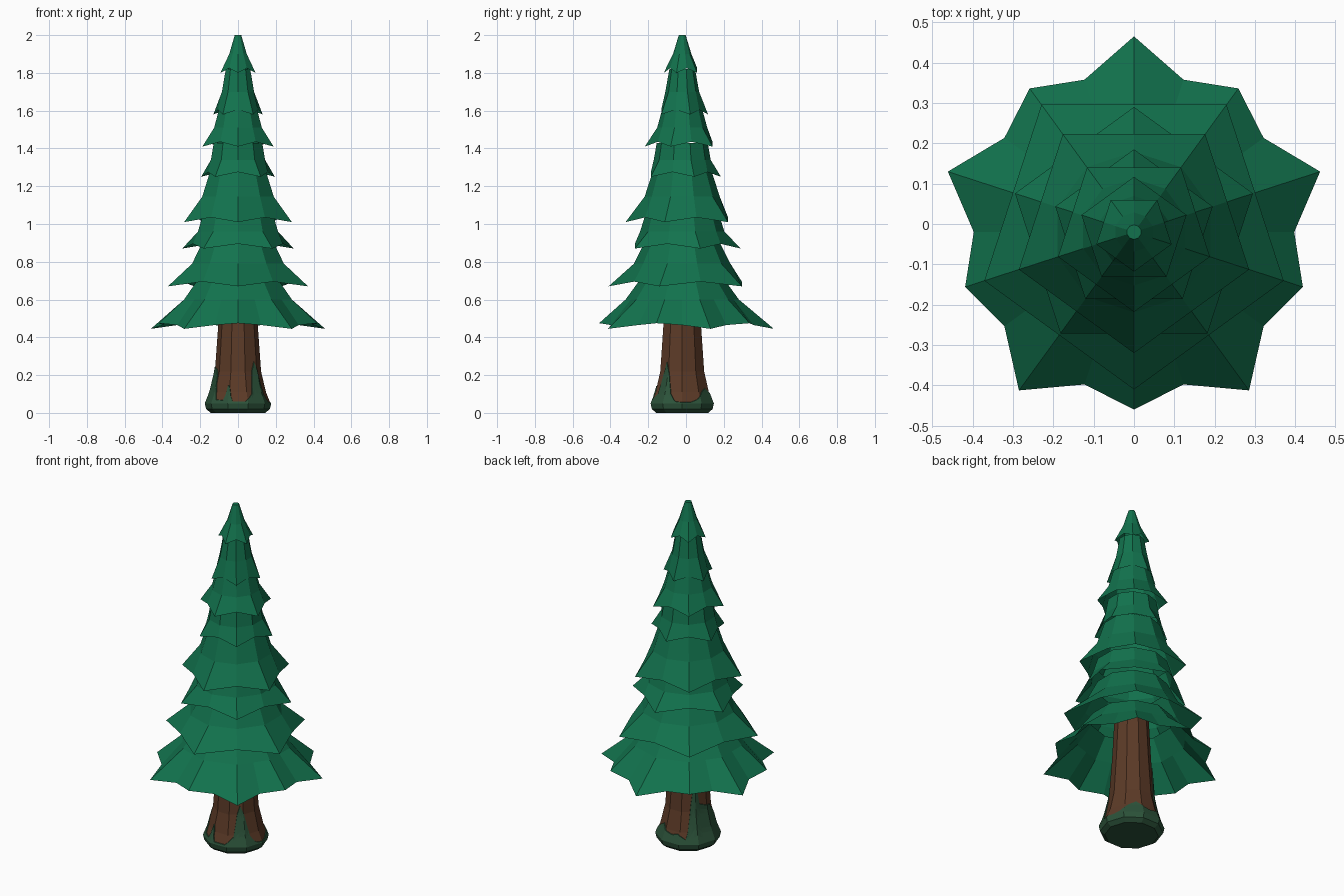
import bpy
from math import sin, cos, radians

if "Cube" in bpy.data.objects:
    bpy.data.objects.remove(bpy.data.objects["Cube"])

CY = -0.02  # the tree axis sits slightly forward


def material(name, rgb):
    m = bpy.data.materials.new(name)
    m.diffuse_color = (*rgb, 1)
    m.use_nodes = True
    m.node_tree.nodes["Principled BSDF"].inputs["Base Color"].default_value = m.diffuse_color
    return m


def polar(r, deg, z):
    return (r * cos(radians(deg)), CY + r * sin(radians(deg)), z)


def loft(name, rings, mat, cap_bottom=False, cap_top=False):
    """Skin a stack of equal-length rings, listed bottom to top."""
    n = len(rings[0])
    verts = [v for ring in rings for v in ring]
    faces = []
    for k in range(len(rings) - 1):
        for i in range(n):
            j = (i + 1) % n
            faces.append((k * n + i, k * n + j, (k + 1) * n + j, (k + 1) * n + i))
    if cap_bottom:
        faces.append(tuple(reversed(range(n))))
    if cap_top:
        faces.append(tuple(range(len(verts) - n, len(verts))))
    me = bpy.data.meshes.new(name)
    me.from_pydata(verts, [], faces)
    me.materials.append(mat)
    ob = bpy.data.objects.new(name, me)
    bpy.context.collection.objects.link(ob)
    return ob


def lerp_table(table, x):
    for (x0, y0), (x1, y1) in zip(table, table[1:]):
        if x <= x1:
            return y0 + (y1 - y0) * (x - x0) / (x1 - x0)
    return table[-1][1]


green = material("needles", (0.006, 0.17, 0.075))
brown = material("bark", (0.105, 0.042, 0.02))
moss_green = material("moss", (0.025, 0.085, 0.042))

# Lowest tier: ten alternating long and short tips with valleys between
rim, mid, top = [], [], []
for i in range(20):
    a = 18 * i
    if i % 2 == 0:
        rim.append(polar(0.397, a, 0.465))
    elif (a - 18) % 72 == 0:
        rim.append(polar(0.485, a, 0.445))
    else:
        rim.append(polar(0.44, a, 0.475))
    flat = cos(radians(18)) if i % 2 == 0 else 1
    mid.append(polar(0.30 * flat, a, 0.60))
    top.append(polar(0.22 * flat, a, 0.71))
loft("branch_tier_1", [rim, mid, top], green)

# Upper tiers: five drooping tips, rounding to a regular decagon above
# (rim z, tip radius, first tip angle, top z, top radius)
tiers = [
    (0.67, 0.39, 54, 0.91, 0.195),
    (0.87, 0.31, 18, 1.05, 0.195),
    (1.01, 0.30, 54, 1.28, 0.155),
    (1.25, 0.205, 18, 1.43, 0.135),
    (1.41, 0.198, 54, 1.61, 0.105),
    (1.58, 0.137, 18, 1.82, 0.068),
    (1.80, 0.098, 54, 2.00, 0.018),
]
for k, (z0, tip, start, z1, r1) in enumerate(tiers):
    inner = tip * cos(radians(36))
    rim, mid, top = [], [], []
    for i in range(10):
        a = start + 36 * i
        is_tip = i % 2 == 0
        rim.append(polar(tip if is_tip else inner, a, z0 if is_tip else z0 + 0.025))
        mid.append(polar((inner + r1) / 2, a, (z0 + z1) / 2))
        top.append(polar(r1, a, z1))
    loft(f"branch_tier_{k + 2}", [rim, mid, top], green, cap_top=(k == len(tiers) - 1))

# Trunk: ten-sided with a flared foot
profile = [(0.0, 0.14), (0.02, 0.165), (0.05, 0.172), (0.11, 0.148),
           (0.22, 0.122), (0.46, 0.105), (0.75, 0.09)]
loft("trunk", [[polar(r, 36 * i, max(z, 0.004)) for i in range(10)] for z, r in profile],
     brown, True, True)

# Moss: a thin skin over the foot whose top edge rises in tongues (angle, height)
heights = [(0, .055), (15, .055), (30, .07), (45, .11), (60, .13), (75, .10), (90, .09),
           (105, .10), (122, .07), (133, .28), (144, .42), (156, .26), (180, .24),
           (200, .23), (214, .19), (222, .07), (242, .065), (250, .17), (258, .06),
           (284, .06), (300, .10), (308, .22), (316, .27), (326, .22), (336, .10),
           (346, .06), (360, .055)]
STEPS, ROWS = 90, 8


def moss_point(a, z, lift):
    facet = cos(radians(18)) / cos(radians(a % 36 - 18))
    return polar((lerp_table(profile, z) + lift) * facet, a, z)


angles = [360 / STEPS * i for i in range(STEPS)]
rings = [[moss_point(a, z, 0.004) for a in angles] for z in (0.0, 0.02)]
for row in range(ROWS + 1):
    rings.append([moss_point(a, 0.05 + (lerp_table(heights, a) - 0.05) * row / ROWS, 0.004)
                  for a in angles])
rings.append([moss_point(a, lerp_table(heights, a) + 0.002, -0.002) for a in angles])
loft("moss", rings, moss_green, cap_bottom=True)
